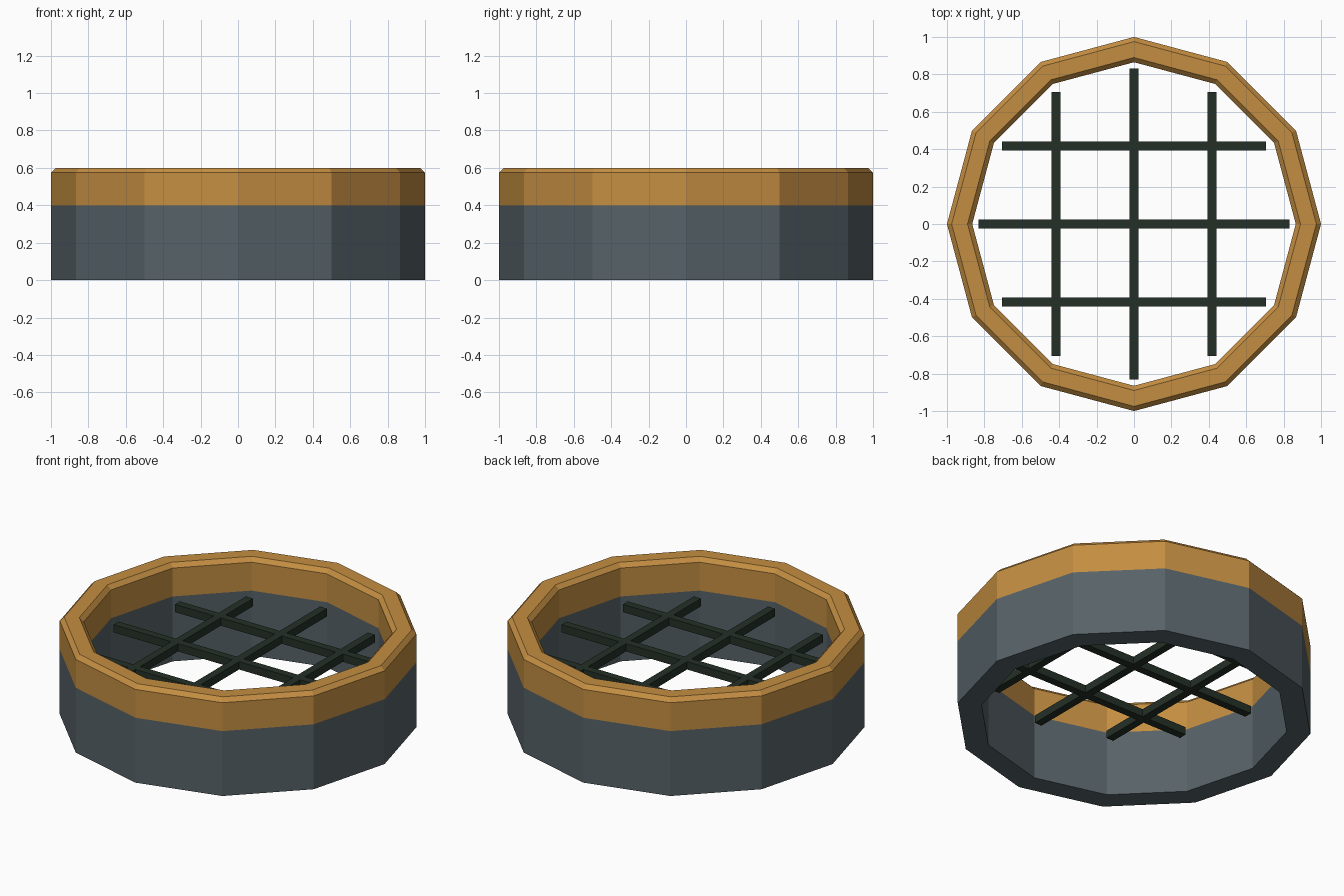
import bpy
import bmesh
from math import cos, sin, tau

cube = bpy.data.objects.get("Cube")
if cube:
    bpy.data.objects.remove(cube, do_unlink=True)

SIDES = 12
OUTER, INNER = 1.0, 0.865
SEAM, TOP, CHAMFER = 0.4, 0.6, 0.025


def material(name, rgb):
    mat = bpy.data.materials.new(name)
    mat.use_nodes = True
    mat.diffuse_color = (*rgb, 1)
    mat.node_tree.nodes["Principled BSDF"].inputs["Base Color"].default_value = (*rgb, 1)
    return mat


def finish(name, bm, mat):
    bmesh.ops.recalc_face_normals(bm, faces=bm.faces)
    mesh = bpy.data.meshes.new(name)
    bm.to_mesh(mesh)
    bm.free()
    mesh.materials.append(mat)
    obj = bpy.data.objects.new(name, mesh)
    bpy.context.collection.objects.link(obj)
    return obj


def lathe(name, profile, mat):
    """Revolve a closed (radius, height) profile into a flat-sided ring."""
    bm = bmesh.new()
    loops = []
    for i in range(SIDES):
        a = tau * i / SIDES
        loops.append([bm.verts.new((r * cos(a), r * sin(a), z)) for r, z in profile])
    count = len(profile)
    for i in range(SIDES):
        here, there = loops[i], loops[(i + 1) % SIDES]
        for j in range(count):
            k = (j + 1) % count
            bm.faces.new((here[j], there[j], there[k], here[k]))
    return finish(name, bm, mat)


def bar(name, center, size, mat):
    bm = bmesh.new()
    bmesh.ops.create_cube(bm, size=1)
    bmesh.ops.scale(bm, vec=size, verts=bm.verts)
    obj = finish(name, bm, mat)
    obj.location = center
    return obj


slate = material("slate grey", (0.093, 0.122, 0.136))
tan = material("warm tan", (0.55, 0.27, 0.054))
dark_green = material("dark green", (0.0176, 0.0296, 0.0194))

# Lower wall
lathe("base_ring", [(OUTER, 0), (OUTER, SEAM), (INNER, SEAM), (INNER, 0)], slate)

# Upper rim with chamfered top edges
lathe("rim_ring", [
    (OUTER, SEAM), (OUTER, TOP - CHAMFER), (OUTER - CHAMFER, TOP),
    (INNER + CHAMFER, TOP), (INNER, TOP - CHAMFER), (INNER, SEAM),
], tan)

# Crossed grate bars
THICK, SPACING, HEIGHT = 0.048, 0.416, 0.355
for label, step in (("first", -1), ("middle", 0), ("last", 1)):
    length = 1.41 if step else 1.665
    offset = step * SPACING
    bar(label + "_cross_bar", (0, offset, HEIGHT), (length, THICK, THICK), dark_green)
    bar(label + "_long_bar", (offset, 0, HEIGHT), (THICK, length, THICK), dark_green)
